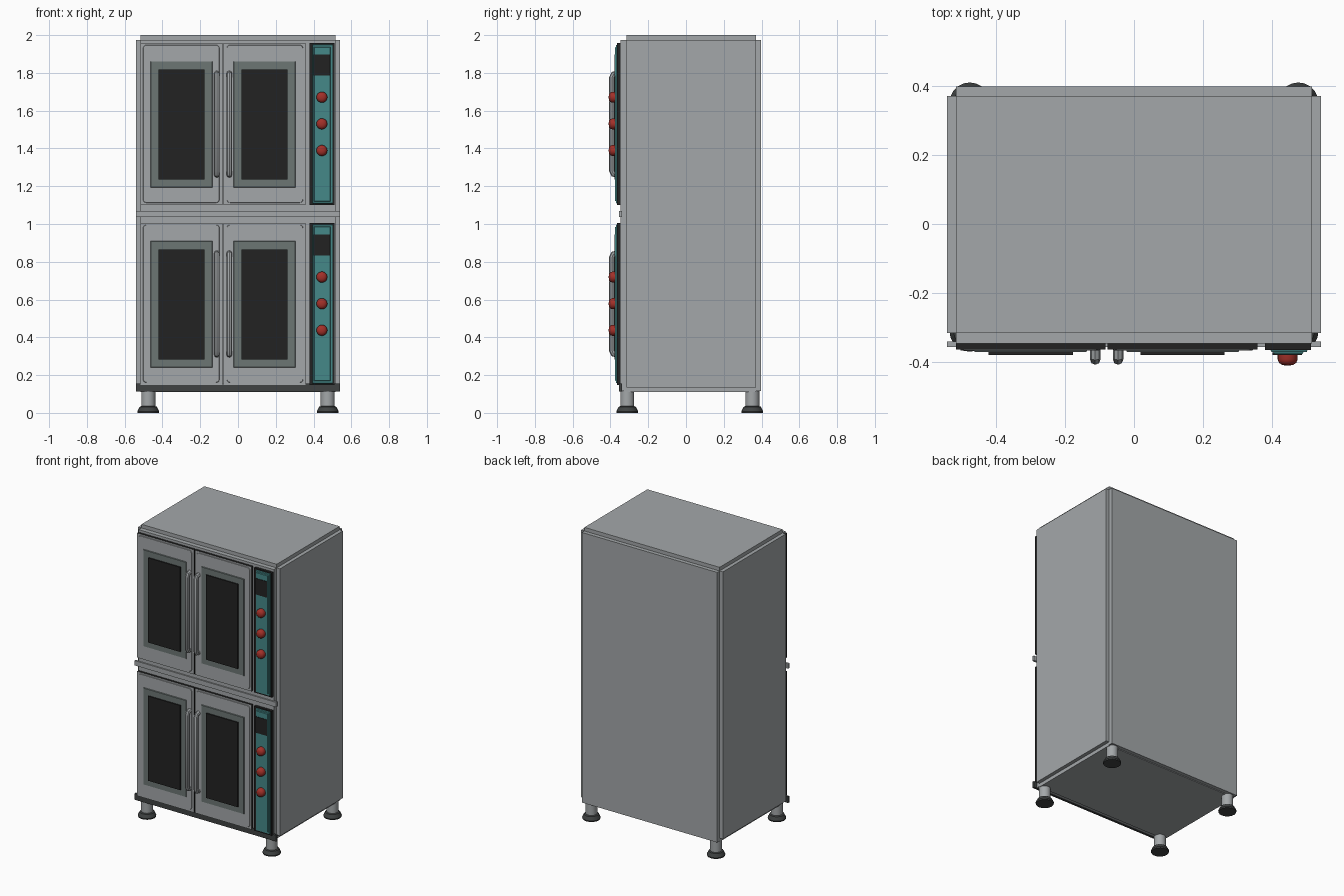
import bpy, bmesh, math
from mathutils import Matrix, Vector

if "Cube" in bpy.data.objects:
    bpy.data.objects.remove(bpy.data.objects["Cube"], do_unlink=True)


def material(name, r, g, b):
    m = bpy.data.materials.new(name)
    m.use_nodes = True
    m.diffuse_color = (r, g, b, 1)
    m.node_tree.nodes["Principled BSDF"].inputs["Base Color"].default_value = (r, g, b, 1)
    return m


STEEL = material("steel grey", 0.37, 0.39, 0.40)
SLATE = material("window trim grey", 0.15, 0.18, 0.175)
BLACK = material("black", 0.016, 0.016, 0.016)
CHARCOAL = material("charcoal", 0.05, 0.055, 0.055)
TEAL = material("teal", 0.06, 0.25, 0.25)
RED = material("knob red", 0.36, 0.03, 0.022)


def finish(bm, name, *mats):
    bmesh.ops.recalc_face_normals(bm, faces=bm.faces)
    mesh = bpy.data.meshes.new(name)
    bm.to_mesh(mesh)
    bm.free()
    for m in mats:
        mesh.materials.append(m)
    ob = bpy.data.objects.new(name, mesh)
    bpy.context.scene.collection.objects.link(ob)
    return ob


def add_box(bm, x, y, z):
    """Box from (min, max) pairs; the front can be tapered afterwards."""
    size = [b - a for a, b in (x, y, z)]
    mid = [(a + b) / 2 for a, b in (x, y, z)]
    mat = Matrix.Translation(mid) @ Matrix.Diagonal((*size, 1))
    return bmesh.ops.create_cube(bm, size=1, matrix=mat)["verts"]


def box(name, x, y, z, *mats, taper=0.0, round_corners=0.0):
    """Plate facing the front: its front face is shrunk by the taper.
    A second material, if given, colours the front face."""
    bm = bmesh.new()
    verts = add_box(bm, x, y, z)
    cx, cz = sum(x) / 2, sum(z) / 2
    for v in verts:
        if v.co.y < sum(y) / 2:
            v.co.x -= math.copysign(taper, v.co.x - cx)
            v.co.z -= math.copysign(taper, v.co.z - cz)
    if round_corners:
        edges = [e for e in bm.edges
                 if abs(e.verts[0].co.y - e.verts[1].co.y) > 0.9 * (y[1] - y[0])]
        bmesh.ops.bevel(bm, geom=edges, offset=round_corners, segments=4,
                        profile=0.5, affect='EDGES')
    bm.normal_update()
    if len(mats) > 1:
        for f in bm.faces:
            f.material_index = int(f.normal.y < -0.9)
    return finish(bm, name, *mats)


def lathe(name, profile, centre, mat, axis='Z', sides=20):
    """Revolve (radius, height) points about z, or about -y for knobs."""
    bm = bmesh.new()
    rings = []
    for r, h in profile:
        ring = []
        for i in range(sides):
            a = 2 * math.pi * i / sides
            p = (r * math.cos(a), r * math.sin(a), h)
            if axis == 'Y':
                p = (p[0], -p[2], p[1])
            ring.append(bm.verts.new(Vector(p) + Vector(centre)))
        rings.append(ring)
    for low, high in zip(rings, rings[1:]):
        for i in range(sides):
            j = (i + 1) % sides
            bm.faces.new((low[i], low[j], high[j], high[i]))
    bm.faces.new(rings[0])
    bm.faces.new(rings[-1])
    ob = finish(bm, name, mat)
    smooth(ob)
    return ob


def smooth(ob):
    bpy.ops.object.select_all(action='DESELECT')
    ob.select_set(True)
    bpy.context.view_layer.objects.active = ob
    bpy.ops.object.shade_smooth_by_angle(angle=math.radians(35))


def handle(name, x, z0, z1):
    """Upright bar whose ends bend back to the door."""
    curve = bpy.data.curves.new(name, 'CURVE')
    curve.dimensions = '3D'
    curve.bevel_depth = 0.015
    curve.bevel_resolution = 2
    curve.use_fill_caps = True
    back, out, bend = -0.362, -0.392, 0.008
    path = [(back, z0), (out + bend, z0 + 0.004), (out, z0 + 0.022),
            (out, z1 - 0.022), (out + bend, z1 - 0.004), (back, z1)]
    spline = curve.splines.new('POLY')
    spline.points.add(len(path) - 1)
    for p, (y, z) in zip(spline.points, path):
        p.co = (x, y, z, 1)
    temp = bpy.data.objects.new(name + "_path", curve)
    bpy.context.scene.collection.objects.link(temp)
    bpy.context.view_layer.update()
    mesh = bpy.data.meshes.new_from_object(temp.evaluated_get(
        bpy.context.evaluated_depsgraph_get()))
    bpy.data.objects.remove(temp, do_unlink=True)
    mesh.materials.clear()
    mesh.materials.append(STEEL)
    ob = bpy.data.objects.new(name, mesh)
    bpy.context.scene.collection.objects.link(ob)
    smooth(ob)


# Cabinet: overlapping panels that leave a stepped notch along the edges
for name, x, y, z in (
        ("side_panels", 0.54, (-0.315, 0.37), (0.135, 1.975)),
        ("front_and_back_panels", 0.515, (-0.346, 0.397), (0.115, 1.975)),
        ("top_and_bottom_panels", 0.515, (-0.315, 0.37), (0.11, 2.0))):
    box(name, (-x, x), y, z, STEEL)

# Trim bars across the front
box("middle_bar", (-0.54, 0.54), (-0.355, -0.34), (1.037, 1.07), STEEL)
box("base_bar", (-0.54, 0.54), (-0.355, -0.34), (0.112, 0.155), CHARCOAL)

# Two stacked ovens, each with a pair of mirrored doors and a control strip
MIDDLE = -0.079
for level, lift in (("lower", 0.0), ("upper", 0.952)):
    z0, z1 = 0.148 + lift, 1.006 + lift
    for side, s in (("right", -1), ("left", 1)):
        def span(a, b):
            return tuple(sorted((MIDDLE + s * a, MIDDLE + s * b)))
        tag = f"{level}_{side}_"
        box(tag + "door", span(0.003, 0.436), (-0.362, -0.346), (z0, z1), BLACK, STEEL)
        box(tag + "door_panel", span(0.019, 0.424), (-0.365, -0.361),
            (z0 + 0.012, z1 - 0.01), STEEL, taper=0.002, round_corners=0.015)
        box(tag + "window_trim", span(0.056, 0.384), (-0.370, -0.364),
            (0.241 + lift, 0.910 + lift), SLATE, taper=0.003)
        box(tag + "window_glass", span(0.098, 0.341), (-0.378, -0.369),
            (0.283 + lift, 0.866 + lift), BLACK)
        handle(tag + "handle", MIDDLE + s * 0.033, 0.308 + lift, 0.845 + lift)

    box(level + "_control_frame", (0.378, 0.512), (-0.364, -0.346), (z0, z1), BLACK)
    box(level + "_control_strip", (0.394, 0.502), (-0.370, -0.363),
        (z0 + 0.008, z1 - 0.008), TEAL, taper=0.003)
    box(level + "_control_face", (0.402, 0.490), (-0.376, -0.369),
        (z0 + 0.02, z1 - 0.02), TEAL, taper=0.003)
    box(level + "_display", (0.400, 0.486), (-0.379, -0.371),
        (0.834 + lift, 0.945 + lift), BLACK)
    for i in range(3):
        lathe(f"{level}_knob_{i + 1}",
              [(0.029, 0), (0.029, 0.016), (0.025, 0.026), (0.016, 0.032), (0.006, 0.034)],
              (0.444, -0.375, 0.437 + 0.141 * i + lift), RED, axis='Y')

# Four legs on flared feet
for end, y in (("front", -0.311), ("back", 0.351)):
    for side, x in (("right", -0.475), ("left", 0.475)):
        lathe(f"{end}_{side}_leg", [(0.037, 0.025), (0.037, 0.12)], (x, y, 0), STEEL)
        lathe(f"{end}_{side}_foot",
              [(0.056, 0), (0.058, 0.008), (0.046, 0.032), (0.037, 0.036)],
              (x, y, 0), CHARCOAL)
